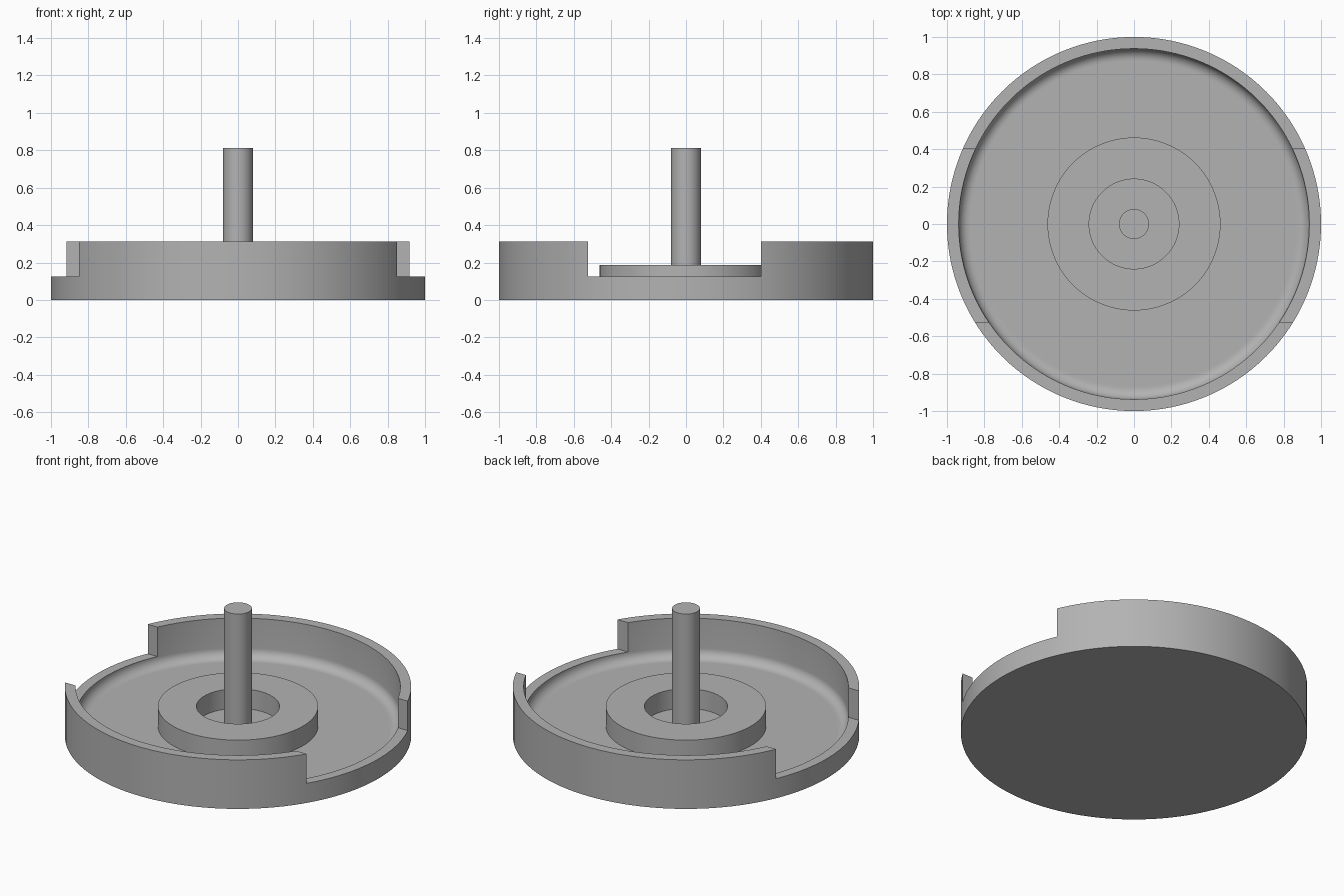
import bpy, bmesh
from math import cos, sin, pi, radians

cube = bpy.data.objects.get("Cube")
if cube:
    bpy.data.objects.remove(cube, do_unlink=True)

grey = bpy.data.materials.new("plain_grey")
grey.use_nodes = True
colour = (0.45, 0.45, 0.45, 1)
grey.diffuse_color = colour
grey.node_tree.nodes["Principled BSDF"].inputs["Base Color"].default_value = colour


def lathe(name, profile, closed=False, steps=128):
    """Turn an (r, z) profile around the z axis."""
    bm = bmesh.new()
    verts = [bm.verts.new((r, 0, z)) for r, z in profile]
    pairs = list(zip(verts, verts[1:]))
    if closed:
        pairs.append((verts[-1], verts[0]))
    edges = [bm.edges.new(p) for p in pairs]
    bmesh.ops.spin(bm, geom=verts + edges, cent=(0, 0, 0), axis=(0, 0, 1),
                   angle=2 * pi, steps=steps)
    bmesh.ops.remove_doubles(bm, verts=bm.verts, dist=1e-5)
    bmesh.ops.recalc_face_normals(bm, faces=bm.faces)
    mesh = bpy.data.meshes.new(name)
    bm.to_mesh(mesh)
    bm.free()
    mesh.materials.append(grey)
    obj = bpy.data.objects.new(name, mesh)
    bpy.context.collection.objects.link(obj)
    return obj


def smooth(obj):
    bpy.ops.object.select_all(action='DESELECT')
    obj.select_set(True)
    bpy.context.view_layer.objects.active = obj
    bpy.ops.object.shade_smooth_by_angle(angle=radians(30))


# Dish: flat base, tall rim and a rounded inner corner
floor, rim, inner, fillet = 0.0625, 0.3125, 0.9375, 0.06
corner = [(inner - fillet + fillet * cos(a), floor + fillet - fillet * sin(a))
          for a in (i * pi / 16 for i in range(9))]
dish = lathe("dish", [(0, 0), (1, 0), (1, rim), (inner, rim)] + corner
             + [(inner - fillet - 0.01, floor), (0, floor)])

# Opening through both sides of the rim
front, back, sill = -0.525, 0.4, 0.125
bpy.ops.mesh.primitive_cube_add(size=1, location=(0, (front + back) / 2, sill + 0.5))
cutter = bpy.context.object
cutter.name = "rim_opening_cutter"
cutter.scale = (3, back - front, 1)
cutter.hide_render = True
cutter.data.materials.append(grey)
cut = dish.modifiers.new("rim_opening", 'BOOLEAN')
cut.operation = 'DIFFERENCE'
cut.solver = 'EXACT'
cut.object = cutter
bpy.ops.object.select_all(action='DESELECT')
dish.select_set(True)
bpy.context.view_layer.objects.active = dish
bpy.ops.object.modifier_apply(modifier=cut.name)
bpy.data.objects.remove(cutter, do_unlink=True)
smooth(dish)

# Raised collar around the centre
smooth(lathe("collar", [(0.24, floor), (0.4625, floor), (0.4625, 0.1875), (0.24, 0.1875)],
             closed=True, steps=96))

# Centre post
smooth(lathe("post", [(0, floor), (0.08, floor), (0.08, 0.8125), (0, 0.8125)], steps=48))
